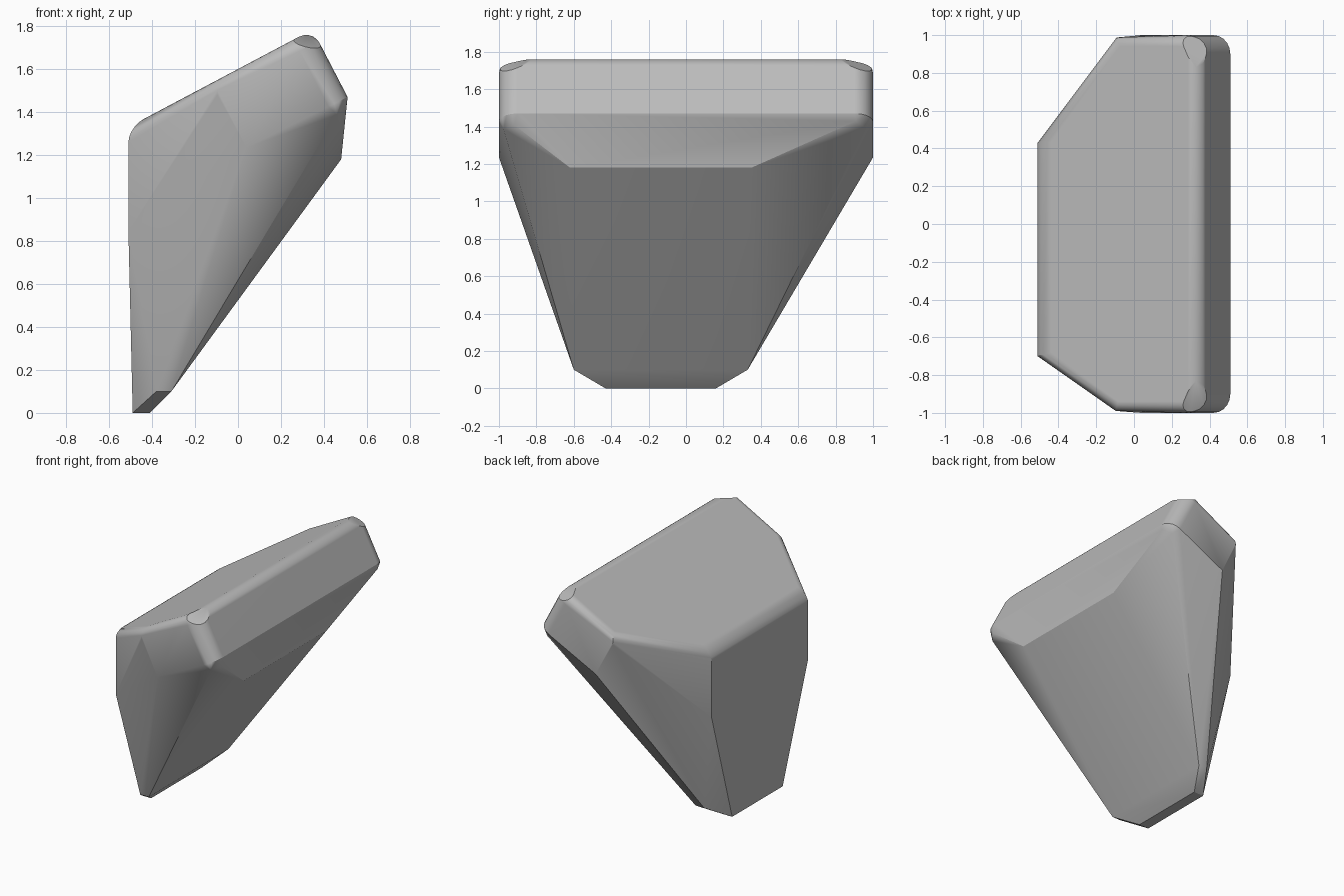
import bpy, bmesh, math
from mathutils import Vector

cube = bpy.data.objects.get("Cube")
if cube:
    bpy.data.objects.remove(cube, do_unlink=True)


def hull(points):
    """Convex solid around the points, with flat regions merged."""
    bm = bmesh.new()
    for p in points:
        bm.verts.new(p)
    res = bmesh.ops.convex_hull(bm, input=bm.verts[:])
    loose = {v for v in res["geom_interior"] + res["geom_unused"]
             if isinstance(v, bmesh.types.BMVert) and v.is_valid}
    bmesh.ops.delete(bm, geom=list(loose), context='VERTS')
    bmesh.ops.remove_doubles(bm, verts=bm.verts[:], dist=0.0005)
    bmesh.ops.dissolve_limit(bm, angle_limit=math.radians(0.4),
                             verts=bm.verts[:], edges=bm.edges[:])
    bmesh.ops.recalc_face_normals(bm, faces=bm.faces[:])
    return bm


# Corner stations: x, z, then y on the front and back sides
stations = {
    "foot_outer": (-0.49, 0.0, -0.43, 0.16),
    "foot_inner": (-0.41, 0.0, -0.43, 0.16),
    "toe_outer": (-0.38, 0.1, -0.6, 0.33),
    "toe_inner": (-0.31, 0.1, -0.6, 0.33),
    "wall_mid": (-0.51, 0.845, -0.7, 0.43),
    "wall_top": (-0.51, 1.33, -0.7, 0.43),
    "shoulder": (-0.1, 1.547, -1, 1),
    "tip_top": (0.347, 1.784, -1, 1),
    "tip_low": (0.51, 1.47, -1, 1),
    "band_low": (0.04, 1.235, -1, 1),
    "under_top": (0.48, 1.18, -0.62, 0.35),
}
points = {(name, side): Vector((x, (yf, yb)[side], z))
          for name, (x, z, yf, yb) in stations.items() for side in (0, 1)}

# Faceted body
bm = hull(points.values())
body_mesh = bpy.data.meshes.new("faceted_block")
body = bpy.data.objects.new("faceted_block", body_mesh)
bpy.context.collection.objects.link(body)

# Rounded rim: a weight for each kind of edge
rim = {
    frozenset(["wall_top"]): 0.8,
    frozenset(["wall_top", "shoulder"]): 0.6,
    frozenset(["shoulder", "tip_top"]): 0.6,
    frozenset(["tip_top"]): 0.7,
    frozenset(["tip_top", "tip_low"]): 1.0,
}


def station_of(co):
    return min(points, key=lambda k: (points[k] - co).length)[0]


weight = bm.edges.layers.float.new("bevel_weight_edge")
for e in bm.edges:
    e[weight] = rim.get(frozenset(station_of(v.co) for v in e.verts), 0.0)
bm.to_mesh(body_mesh)
bm.free()
bevel = body.modifiers.new("rounded_rim", 'BEVEL')
bevel.limit_method = 'WEIGHT'
bevel.width = 0.1
bevel.segments = 5

bpy.context.view_layer.update()
bm = bmesh.new()
bm.from_object(body, bpy.context.evaluated_depsgraph_get())
body.modifiers.clear()

# Small cut facets on the two tip corners
for side in (-1, 1):
    a, b, c = (Vector((x, y * side, z)) for x, y, z in
               ((0.25, 0.99, 1.725), (0.32, 0.82, 1.765), (0.38, 0.97, 1.69)))
    normal = (b - a).cross(c - a)
    if normal.z < 0:
        normal.negate()
    bmesh.ops.bisect_plane(bm, geom=bm.verts[:] + bm.edges[:] + bm.faces[:],
                           plane_co=a, plane_no=normal.normalized(),
                           clear_outer=True)
solid = hull([v.co.copy() for v in bm.verts])
bm.free()
body_mesh.clear_geometry()
solid.to_mesh(body_mesh)
solid.free()

# Plain grey
grey = bpy.data.materials.new("plain_grey")
grey.use_nodes = True
colour = (0.5, 0.5, 0.5, 1.0)
grey.diffuse_color = colour
grey.node_tree.nodes["Principled BSDF"].inputs["Base Color"].default_value = colour
body_mesh.materials.append(grey)

# Smooth rim, flat large faces
bpy.ops.object.select_all(action='DESELECT')
body.select_set(True)
bpy.context.view_layer.objects.active = body
bpy.ops.object.shade_smooth_by_angle(angle=math.radians(30))
soften = body.modifiers.new("weighted_normals", 'WEIGHTED_NORMAL')
soften.keep_sharp = True
